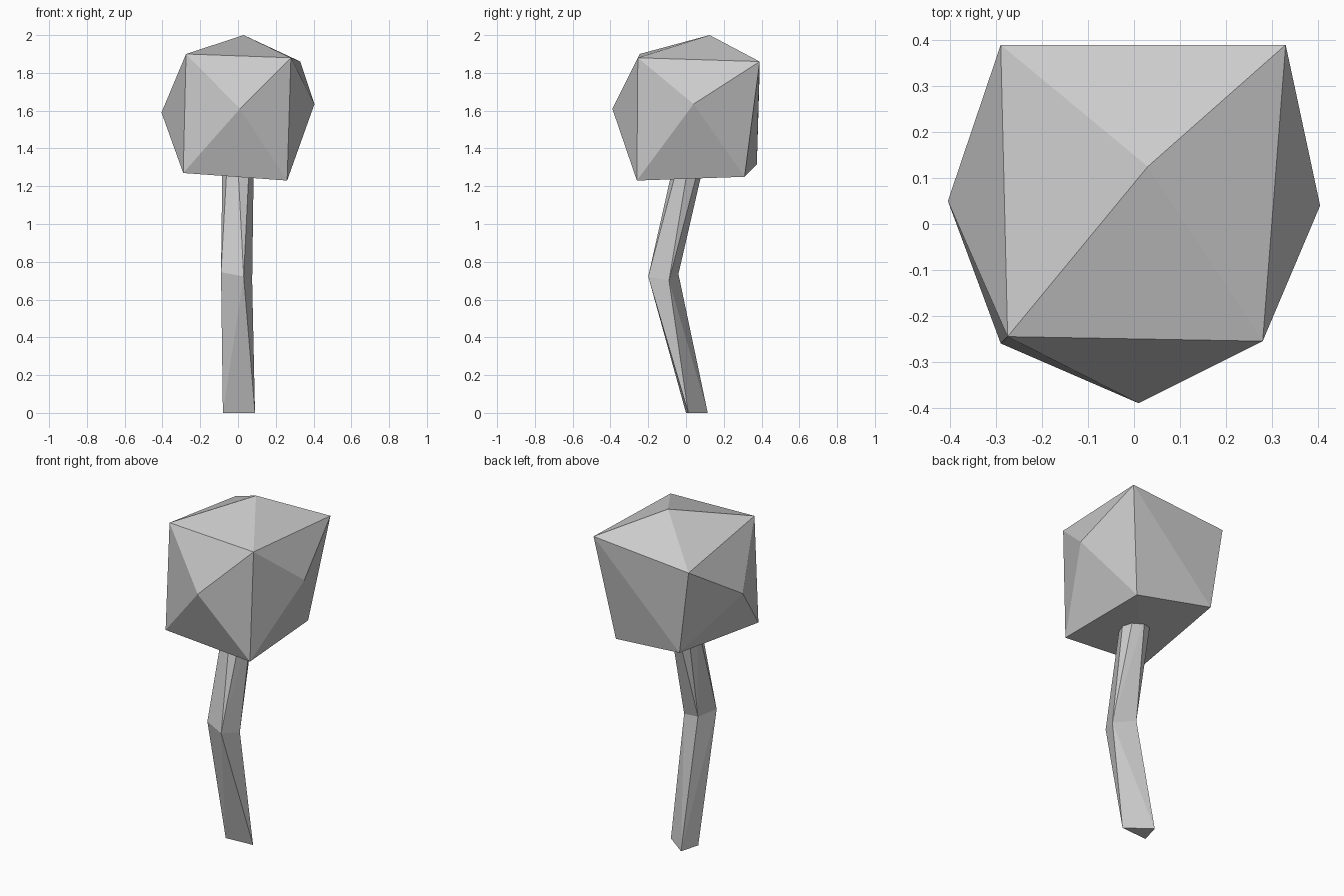
import bpy, bmesh, math

if "Cube" in bpy.data.objects:
    bpy.data.objects.remove(bpy.data.objects["Cube"])


def finish(bm, name):
    bmesh.ops.recalc_face_normals(bm, faces=bm.faces)
    mesh = bpy.data.meshes.new(name)
    bm.to_mesh(mesh)
    bm.free()
    obj = bpy.data.objects.new(name, mesh)
    bpy.context.collection.objects.link(obj)
    return obj


# Crown: an irregular box, with four sides and top... drawn up to a peak
# corner rings run front left, front right, back right, back left
upper = [(-.275, -.245, 1.90), (.28, -.255, 1.88), (.33, .39, 1.86), (-.29, .39, 1.81)]
lower = [(-.29, -.26, 1.27), (.26, -.26, 1.23), (.24, .31, 1.25), (-.22, .375, 1.315)]
bm = bmesh.new()
up = [bm.verts.new(p) for p in upper]
low = [bm.verts.new(p) for p in lower]


def peaked(ring, peak):
    """Close a ring of corners with a fan of triangles to a peak."""
    tip = bm.verts.new(peak)
    for i, v in enumerate(ring):
        bm.faces.new((v, ring[(i + 1) % len(ring)], tip))


peaked(up, (.03, .125, 2.0))                                  # top
peaked([low[0], low[1], up[1], up[0]], (.01, -.39, 1.61))     # front
peaked([low[1], low[2], up[2], up[1]], (.405, .04, 1.635))    # right
peaked([low[3], low[0], up[0], up[3]], (-.405, .05, 1.59))    # left
bm.faces.new((up[2], low[2], low[3]))                         # flat back
bm.faces.new((up[2], low[3], up[3]))
bm.faces.new((low[0], low[2], low[1]))                        # flat underside
bm.faces.new((low[0], low[3], low[2]))
finish(bm, "crown")

# Trunk: triangular foot, four-sided bend, eight-sided neck inside the crown
foot = [(-.08, 0, 0), (.09, .012, 0), (-.048, .115, 0)]
bend = [(-.09, -.157, .745), (.03, -.2, .722), (.075, -.09, .70), (-.05, -.04, .735)]
neck = [(.083 * math.cos(i * math.pi / 4), .01 + .08 * math.sin(i * math.pi / 4), 1.3)
        for i in range(8)]


def trunk_segment(name, ring_a, ring_b):
    """Skin two rings of different side counts, leaving the bend open."""
    bm = bmesh.new()
    for p in ring_a + ring_b:
        bm.verts.new(p)
    bmesh.ops.convex_hull(bm, input=bm.verts[:])
    inner = [f for f in bm.faces if all(.6 < v.co.z < .8 for v in f.verts)]
    bmesh.ops.delete(bm, geom=inner, context='FACES_ONLY')
    finish(bm, name)


trunk_segment("lower_trunk", foot, bend)
trunk_segment("upper_trunk", bend, neck)
